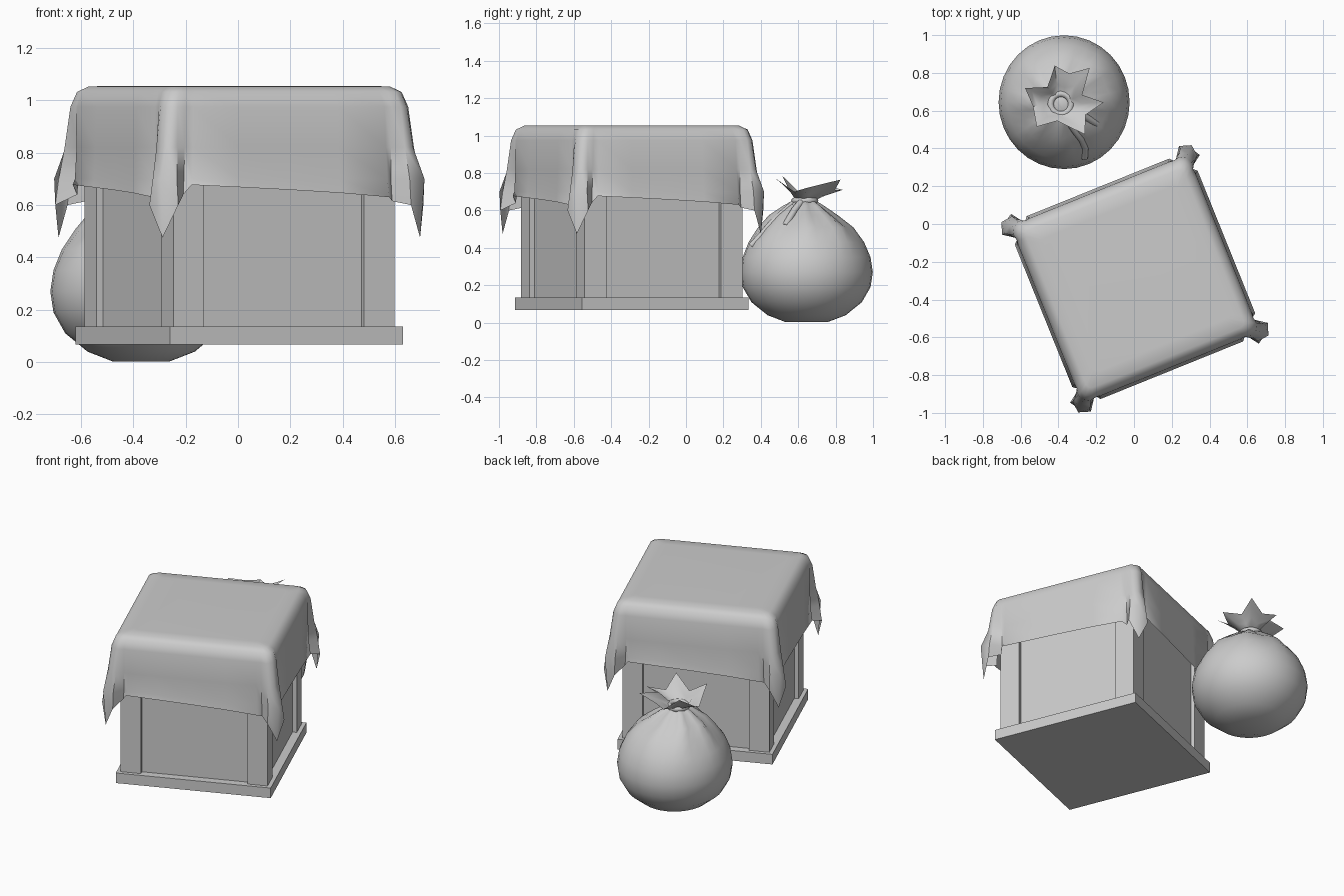
import bpy, bmesh, math
from mathutils import Matrix, Vector

if "Cube" in bpy.data.objects:
    bpy.data.objects.remove(bpy.data.objects["Cube"])

grey = bpy.data.materials.new("plain_grey")
grey.diffuse_color = (0.6, 0.6, 0.6, 1)
grey.use_nodes = True
grey.node_tree.nodes["Principled BSDF"].inputs["Base Color"].default_value = grey.diffuse_color

CRATE = Matrix.Translation((0.005, -0.29, 0)) @ Matrix.Rotation(math.radians(22), 4, 'Z')


def finish(bm, name, matrix=None, angle=None):
    bmesh.ops.recalc_face_normals(bm, faces=bm.faces)
    me = bpy.data.meshes.new(name)
    bm.to_mesh(me)
    bm.free()
    ob = bpy.data.objects.new(name, me)
    bpy.context.collection.objects.link(ob)
    me.materials.append(grey)
    if matrix:
        ob.matrix_world = matrix
    if angle:
        bpy.ops.object.select_all(action='DESELECT')
        ob.select_set(True)
        bpy.context.view_layer.objects.active = ob
        bpy.ops.object.shade_smooth_by_angle(angle=math.radians(angle))
    return ob


def box(name, x0, x1, y0, y1, z0, z1):
    bm = bmesh.new()
    bmesh.ops.create_cube(bm, size=1)
    for v in bm.verts:
        v.co = ((x0 + x1) / 2 + v.co.x * (x1 - x0),
                (y0 + y1) / 2 + v.co.y * (y1 - y0),
                (z0 + z1) / 2 + v.co.z * (z1 - z0))
    return finish(bm, name, CRATE)


def loft(bm, rings, cap_first=False, cap_last=False):
    vs = [[bm.verts.new(p) for p in r] for r in rings]
    n = len(vs[0])
    for a, b in zip(vs, vs[1:]):
        for i in range(n):
            j = (i + 1) % n
            bm.faces.new((a[i], a[j], b[j], b[i]))
    if cap_first:
        bm.faces.new(vs[0])
    if cap_last:
        bm.faces.new(vs[-1])


# Crate: base slab, recessed core and four corner posts
box("crate_base", -0.48, 0.48, -0.48, 0.48, 0.068, 0.135)
box("crate_panels", -0.428, 0.428, -0.428, 0.428, 0.13, 1.02)
for sx in (-1, 1):
    for sy in (-1, 1):
        xs = sorted((sx * 0.33, sx * 0.455))
        ys = sorted((sy * 0.33, sy * 0.455))
        box("corner_post", xs[0], xs[1], ys[0], ys[1], 0.13, 1.02)

# Cloth rows: half side, height, then corner fold as (outward, sideways) neck, bulge, tip
ROWS = [
    (0.38, 1.055, (-0.03, 0.03), (-0.015, 0.015), -0.01),
    (0.45, 1.053, (-0.04, 0.04), (-0.02, 0.02), -0.012),
    (0.487, 1.032, (-0.05, 0.05), (-0.028, 0.03), -0.02),
    (0.506, 0.975, (-0.06, 0.056), (-0.03, 0.036), -0.02),
    (0.510, 0.82, (-0.07, 0.05), (-0.015, 0.044), 0.0),
    (0.515, 0.70, (-0.08, 0.045), (0.0, 0.05), 0.04),
    (0.522, None, (-0.085, 0.045), (0.0, 0.06), 0.012),
]
HEM = (0.677, 0.668, 0.658, 0.646, 0.63)
FOLD_HEM = (0.615, 0.60, 0.475, 0.60, 0.64)
rings = []
for h, z, neck, bulge, tip in ROWS:
    ring = []
    for k in range(4):
        rot = Matrix.Rotation(k * math.pi / 2, 3, 'Z')
        for s, hem in zip((-0.78, -0.4, 0, 0.4, 0.78), HEM):
            ring.append(rot @ Vector((s * h, -h, z or hem)))
        fold = [(neck[0], -neck[1]), (bulge[0], -bulge[1]), (tip, 0), bulge, neck]
        for (d, t), hem in zip(fold, FOLD_HEM):
            q = math.sqrt(0.5)
            ring.append(rot @ Vector((h + (d + t) * q, -h + (t - d) * q, z or hem)))
    rings.append(ring)
bm = bmesh.new()
loft(bm, rings, cap_first=True)
finish(bm, "draped_cloth", CRATE, 60)

# Sack body: lathe profile (radius, height, pleat strength)
PROFILE = [(0.11, 0.003, 0), (0.205, 0.04, 0), (0.29, 0.11, 0), (0.335, 0.19, 0),
           (0.347, 0.27, 0), (0.335, 0.35, 0), (0.30, 0.43, 0.01), (0.24, 0.51, 0.04),
           (0.165, 0.575, 0.09), (0.095, 0.625, 0.13), (0.05, 0.655, 0.12)]
N = 32
rings = []
for r, z, p in PROFILE:
    ring = []
    for i in range(N):
        a = 2 * math.pi * i / N
        rr = r * (1 + p * math.cos(8 * a) + 0.5 * p * math.sin(3 * a))
        ring.append((-0.37 - 0.015 * (z > 0.55) + rr * math.cos(a),
                     0.645 - 0.01 * (z > 0.55) + rr * 1.02 * math.sin(a), z))
    rings.append(ring)
bm = bmesh.new()
loft(bm, rings, True, True)
finish(bm, "sack_body", angle=50)

# Gathered ruffle above the tie: (angle, radius, height) of alternating points and valleys
RIM = [(2, 0.235, 0.72), (22, 0.13, 0.73), (50, 0.25, 0.765), (72, 0.17, 0.71),
       (97, 0.205, 0.71), (125, 0.11, 0.74), (155, 0.20, 0.725), (185, 0.14, 0.68),
       (225, 0.17, 0.785), (262, 0.09, 0.72), (310, 0.21, 0.775), (338, 0.15, 0.70)]
rings = []
for f, rad in ((0, 0.045), (0.4, 0.0), (0.75, 0.0), (1, 0.0)):
    ring = []
    for a, r, z in RIM:
        a = math.radians(a)
        rr = rad or 0.04 + (r - 0.04) * f
        zz = 0.65 + (z - 0.65) * f ** 0.85
        ring.append((-0.395 + rr * math.cos(a), 0.635 + rr * math.sin(a), zz))
    rings.append(ring)
bm = bmesh.new()
loft(bm, rings, cap_first=True)
finish(bm, "sack_ruffle", angle=60)


# Tie around the neck and its two loose ends
def tube(name, pts, radius, closed=False):
    up = Vector((0, 0, 1))
    pts = [Vector(p) for p in pts]
    n = len(pts)
    rings = []
    for i, p in enumerate(pts):
        a = pts[(i - 1) % n] if closed or i else p
        b = pts[(i + 1) % n] if closed or i < n - 1 else p
        side = (b - a).cross(up).normalized()
        top = side.cross(b - a).normalized()
        rings.append([p + radius * (side * math.cos(t) + top * math.sin(t))
                      for t in (2 * math.pi * k / 8 for k in range(8))])
    if closed:
        rings.append(rings[0])
    bm = bmesh.new()
    loft(bm, rings, not closed, not closed)
    bmesh.ops.remove_doubles(bm, verts=bm.verts, dist=1e-5)
    finish(bm, name, angle=50)


tube("neck_tie", [(-0.387 + 0.055 * math.cos(i * math.pi / 8),
                   0.635 + 0.055 * math.sin(i * math.pi / 8), 0.652) for i in range(16)],
     0.018, True)
tube("tie_end_short", [(-0.34, 0.62, 0.65), (-0.28, 0.58, 0.60), (-0.20, 0.53, 0.515)], 0.019)
tube("tie_end_long", [(-0.37, 0.57, 0.635), (-0.32, 0.50, 0.575), (-0.28, 0.45, 0.525),
                      (-0.258, 0.40, 0.465), (-0.262, 0.35, 0.41)], 0.017)
